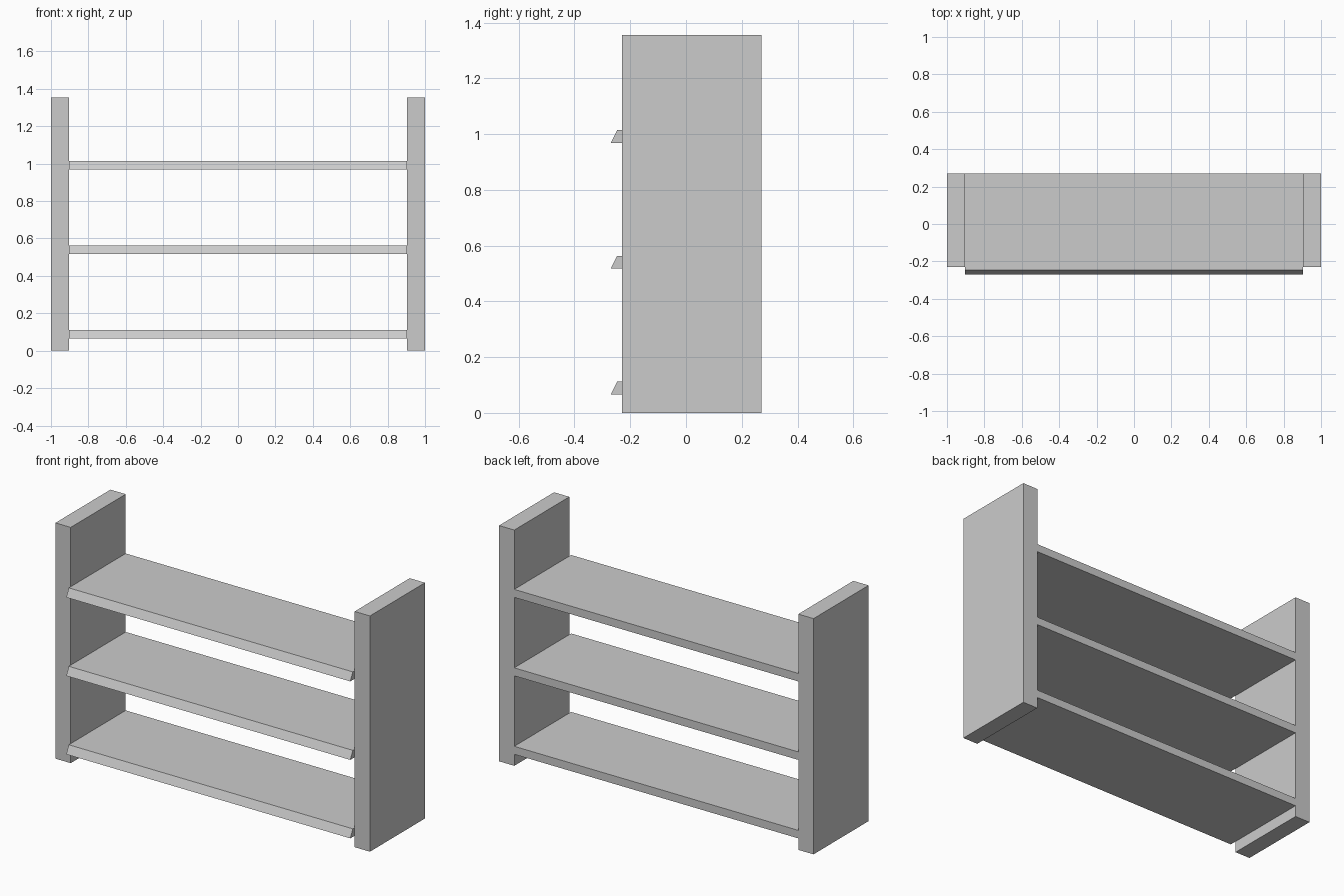
import bpy
import bmesh

if "Cube" in bpy.data.objects:
    bpy.data.objects.remove(bpy.data.objects["Cube"], do_unlink=True)

# Single plain grey finish
grey = bpy.data.materials.new("light_grey")
grey.use_nodes = True
colour = (0.6, 0.6, 0.6, 1)
grey.diffuse_color = colour
grey.node_tree.nodes["Principled BSDF"].inputs["Base Color"].default_value = colour


def extrude_profile(name, profile, x_min, x_max):
    """Sweep a closed (y, z) profile along x into a solid board."""
    bm = bmesh.new()
    face = bm.faces.new([bm.verts.new((x_min, y, z)) for y, z in profile])
    swept = bmesh.ops.extrude_face_region(bm, geom=[face])["geom"]
    verts = [v for v in swept if isinstance(v, bmesh.types.BMVert)]
    bmesh.ops.translate(bm, verts=verts, vec=(x_max - x_min, 0, 0))
    bmesh.ops.recalc_face_normals(bm, faces=bm.faces)
    mesh = bpy.data.meshes.new(name)
    bm.to_mesh(mesh)
    bm.free()
    mesh.materials.append(grey)
    obj = bpy.data.objects.new(name, mesh)
    bpy.context.collection.objects.link(obj)
    return obj


OUTER, INNER = 1.0, 0.903
FRONT, BACK, HEIGHT = -0.23, 0.27, 1.355
LIP_BOTTOM, LIP_TOP, THICKNESS = -0.27, -0.247, 0.046

# Upright side panels
panel = [(FRONT, 0), (BACK, 0), (BACK, HEIGHT), (FRONT, HEIGHT)]
extrude_profile("left_side_panel", panel, INNER, OUTER)
extrude_profile("right_side_panel", panel, -OUTER, -INNER)

# Shelves with a slanted front edge projecting past the panels
for name, z in (("bottom", 0.066), ("middle", 0.517), ("top", 0.968)):
    top = z + THICKNESS
    board = [(LIP_BOTTOM, z), (BACK, z), (BACK, top), (LIP_TOP, top)]
    extrude_profile(name + "_shelf", board, -INNER, INNER)
